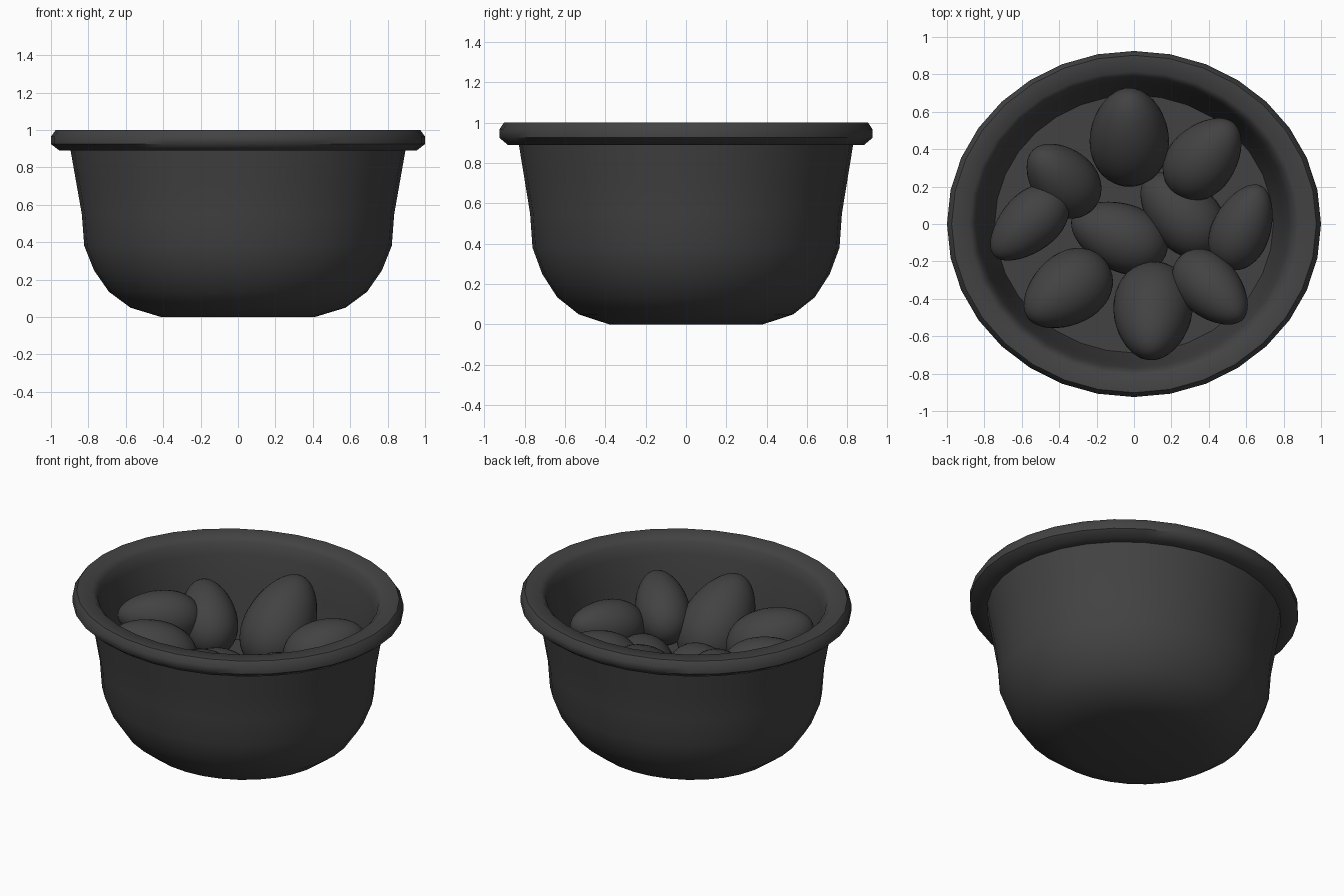
import bpy, bmesh, math
from mathutils import Vector

old = bpy.data.objects.get("Cube")
if old:
    bpy.data.objects.remove(old, do_unlink=True)


def make_material(name, color):
    mat = bpy.data.materials.new(name)
    mat.use_nodes = True
    mat.diffuse_color = color
    mat.node_tree.nodes["Principled BSDF"].inputs["Base Color"].default_value = color
    return mat


grey = make_material("dark grey", (0.055, 0.055, 0.055, 1))


def add_object(name, bm, sharp_angle):
    bmesh.ops.recalc_face_normals(bm, faces=bm.faces)
    mesh = bpy.data.meshes.new(name)
    bm.to_mesh(mesh)
    bm.free()
    mesh.materials.append(grey)
    obj = bpy.data.objects.new(name, mesh)
    bpy.context.collection.objects.link(obj)
    bpy.ops.object.select_all(action='DESELECT')
    bpy.context.view_layer.objects.active = obj
    obj.select_set(True)
    bpy.ops.object.shade_smooth_by_angle(angle=math.radians(sharp_angle))
    return obj


def lathe(name, profile, sides=32, depth=0.925):
    """Revolve a radius/height profile into a slightly oval vessel, capping both ends."""
    bm = bmesh.new()
    rings = []
    for r, z in profile:
        angles = [math.tau * i / sides for i in range(sides)]
        rings.append([bm.verts.new((r * math.cos(a), r * depth * math.sin(a), z)) for a in angles])
    for low, high in zip(rings, rings[1:]):
        for i in range(sides):
            j = (i + 1) % sides
            bm.faces.new((low[i], low[j], high[j], high[i]))
    bm.faces.new(rings[0])
    bm.faces.new(rings[-1])
    return add_object(name, bm, 50)


def egg(name, location, direction, half_length, half_width, taper=0.16):
    """Ellipsoid whose narrow end points along the direction."""
    bm = bmesh.new()
    bmesh.ops.create_uvsphere(bm, u_segments=32, v_segments=20, radius=1)
    for v in bm.verts:
        w = half_width * (1 - taper * v.co.z)
        v.co = Vector((v.co.x * w, v.co.y * w, v.co.z * half_length))
    turn = Vector(direction).to_track_quat('Z', 'Y')
    for v in bm.verts:
        v.co = turn @ v.co + Vector(location)
    return add_object(name, bm, 60)


# Bowl: rounded foot, wall, rolled rim, inner wall and flat inner floor
lathe("bowl", [
    (0.41, 0), (0.575, 0.05), (0.69, 0.135), (0.77, 0.25), (0.822, 0.38),
    (0.835, 0.55), (0.865, 0.72), (0.895, 0.89),
    (0.955, 0.89), (1.0, 0.925), (1.0, 0.965), (0.975, 1.0),
    (0.88, 1.0), (0.85, 0.97), (0.83, 0.9),
    (0.80, 0.72), (0.77, 0.5), (0.745, 0.38),
])

# Large eggs leaning against the wall
egg("egg_back", (-0.025, 0.475, 0.63), (0, 0.71, 0.71), 0.31, 0.21)
egg("egg_front", (0.1, -0.475, 0.62), (-0.05, -0.71, 0.71), 0.31, 0.21)

# Smaller eggs around the edge
egg("egg_back_right", (-0.385, 0.24, 0.66), (-0.58, 0.58, 0.58), 0.25, 0.17)
egg("egg_right", (-0.565, 0, 0.71), (-0.7, -0.65, 0.1), 0.25, 0.155)
egg("egg_front_right", (-0.36, -0.355, 0.67), (-0.75, -0.52, 0.4), 0.27, 0.19)
egg("egg_back_left", (0.375, 0.355, 0.61), (0.6, 0.7, 0.35), 0.255, 0.18)
egg("egg_left", (0.58, -0.015, 0.64), (0.35, 0.8, 0.2), 0.245, 0.155)
egg("egg_front_left", (0.415, -0.345, 0.68), (0.55, -0.55, 0.4), 0.255, 0.16)

# Eggs lying on the floor in the middle
egg("egg_centre", (-0.08, -0.065, 0.46), (-0.85, 0.35, 0), 0.27, 0.18)
egg("egg_centre_left", (0.255, 0.055, 0.47), (-0.6, 0.6, 0), 0.27, 0.18)
